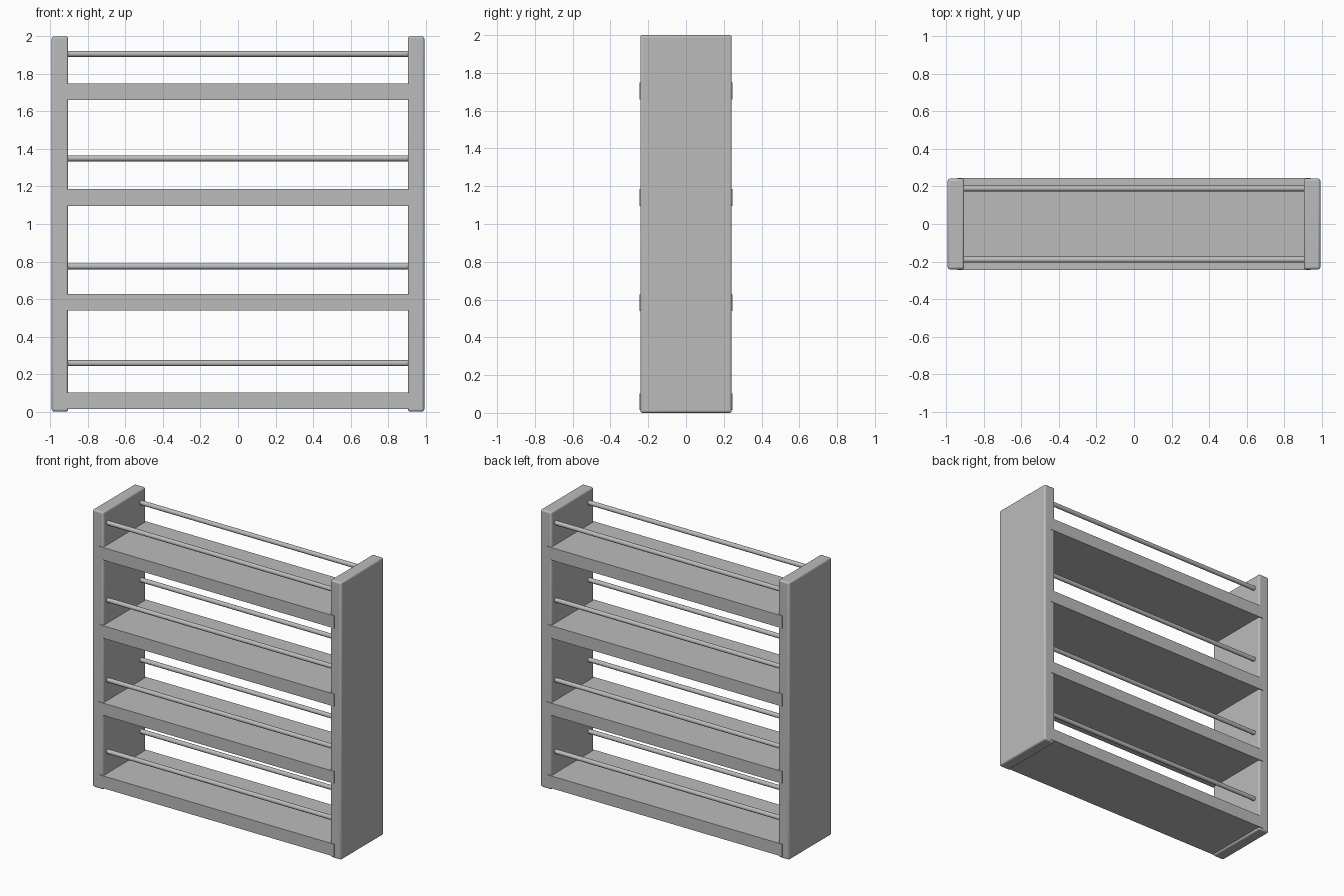
import bpy
import math

old = bpy.data.objects.get("Cube")
if old:
    bpy.data.objects.remove(old, do_unlink=True)

# One plain grey finish for everything
grey = bpy.data.materials.new("plain grey")
grey.use_nodes = True
grey.diffuse_color = (0.5, 0.5, 0.5, 1)
bsdf = next(n for n in grey.node_tree.nodes if n.type == 'BSDF_PRINCIPLED')
bsdf.inputs["Base Color"].default_value = (0.5, 0.5, 0.5, 1)


def finish(obj, name):
    obj.name = obj.data.name = name
    obj.data.materials.append(grey)
    bpy.ops.object.shade_smooth_by_angle(angle=math.radians(35))
    return obj


def board(name, x0, x1, depth, z0, z1, round_edge=0.0):
    """Box spanning x0..x1 and z0..z1, centred on y, with optional eased edges."""
    bpy.ops.mesh.primitive_cube_add(size=1, location=((x0 + x1) / 2, 0, (z0 + z1) / 2))
    obj = bpy.context.object
    obj.scale = (x1 - x0, depth, z1 - z0)
    bpy.ops.object.transform_apply(location=False, rotation=False, scale=True)
    finish(obj, name)
    if round_edge:
        bevel = obj.modifiers.new("eased edges", 'BEVEL')
        bevel.width = round_edge
        bevel.segments = 3
    return obj


def rail(name, y, z):
    """Thin round bar running between the side panels."""
    bpy.ops.mesh.primitive_cylinder_add(vertices=24, radius=0.016, depth=1.84,
                                        location=(0, y, z),
                                        rotation=(0, math.pi / 2, 0))
    return finish(bpy.context.object, name)


# Side panels
board("left_side_panel", 0.905, 0.993, 0.484, 0, 2, 0.012)
board("right_side_panel", -0.993, -0.905, 0.484, 0, 2, 0.012)

# Shelves, notched into the panels and standing just proud of them,
# each with a front and a back rail above
levels = [(0.014, 0.103, 0.258), (0.54, 0.628, 0.774),
          (1.096, 1.186, 1.35), (1.66, 1.75, 1.907)]
for i, (bottom, top, rail_z) in enumerate(levels, 1):
    board(f"shelf_{i}", -0.94, 0.94, 0.492, bottom, top)
    rail(f"front_rail_{i}", -0.19, rail_z)
    rail(f"back_rail_{i}", 0.19, rail_z)
